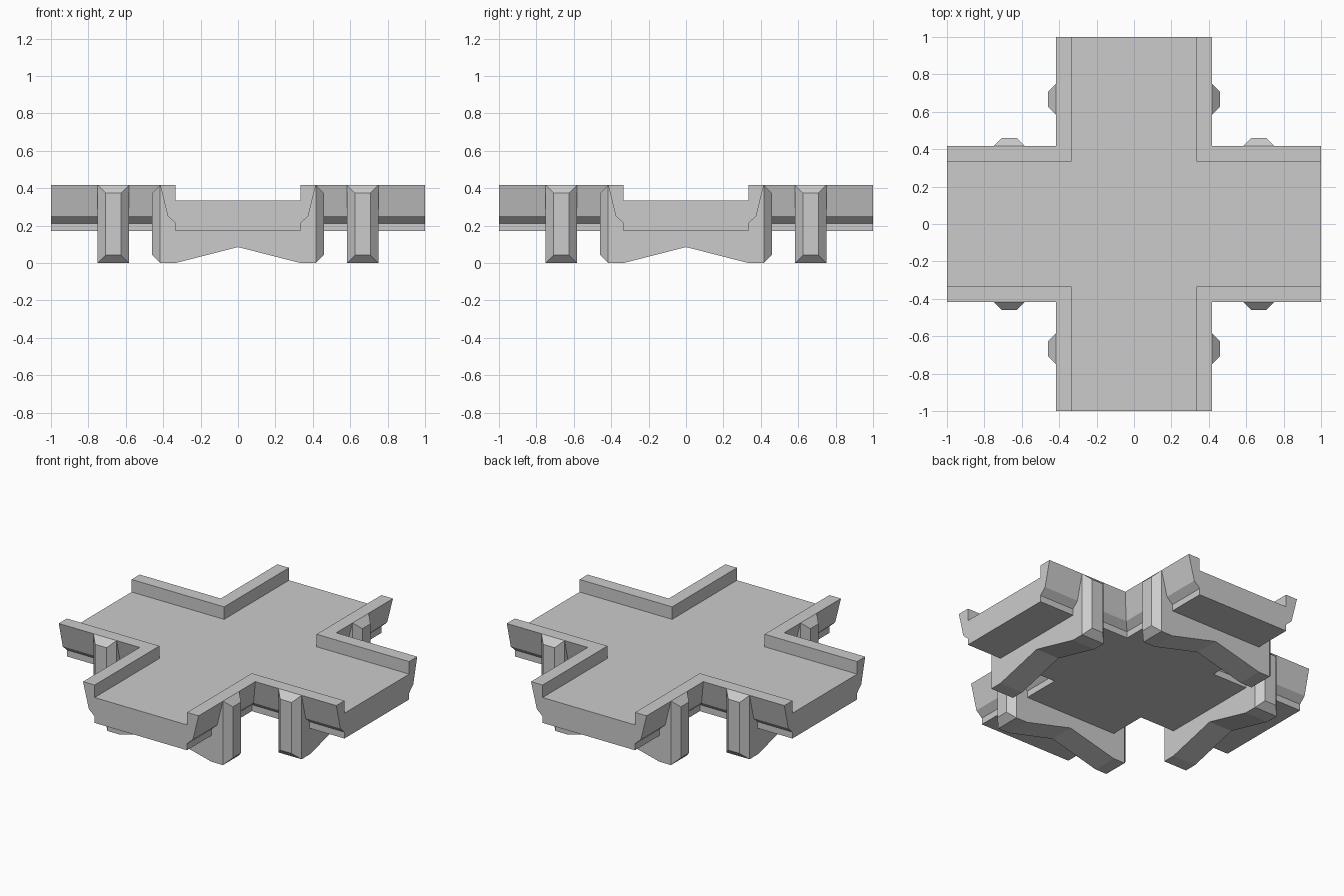
import bpy, bmesh
from math import pi
from mathutils import Matrix

if "Cube" in bpy.data.objects:
    bpy.data.objects.remove(bpy.data.objects["Cube"])

def finish(bm, name):
    bmesh.ops.recalc_face_normals(bm, faces=bm.faces)
    mesh = bpy.data.meshes.new(name)
    bm.to_mesh(mesh)
    bm.free()
    obj = bpy.data.objects.new(name, mesh)
    bpy.context.collection.objects.link(obj)
    return obj

# Deck with kerbs: the half profile (half width, height) mitred round a cross
profile = [(0.333, 0.17), (0.333, 0.212), (0.375, 0.25),
           (0.4165, 0.4165), (0.333, 0.4165), (0.333, 0.335)]

def cross_outline(w):
    pts = []
    for k in range(4):
        r = Matrix.Rotation(k * pi / 2, 2)
        pts += [r @ v.to_2d() for v in map(lambda p: Matrix.Translation((*p, 0)).translation,
                                           [(1, -w), (1, w), (w, w)])]
    return pts

bm = bmesh.new()
rings = [[bm.verts.new((p.x, p.y, z)) for p in cross_outline(w)] for w, z in profile]
for a, b in zip(rings, rings[1:]):
    for i in range(12):
        if i % 3:
            j = (i + 1) % 12
            bm.faces.new((a[i], a[j], b[j], b[i]))
# arm ends, underside and walking surface
for i in range(0, 12, 3):
    bm.faces.new([r[i] for r in rings] + [r[i + 1] for r in reversed(rings)])
bm.faces.new(rings[0])
bm.faces.new(rings[-1])
finish(bm, "cross_deck")

# Support rib across each arm, with a bevelled pillar face at both ends
def make_rib(name, angle):
    bm = bmesh.new()
    x0, x1, y, top = 0.583, 0.75, 0.4165, 0.4165
    section = [(-y, 0), (-0.333, 0), (0, 0.085), (0.333, 0), (y, 0),
               (y, top), (0.35, 0.3), (-0.35, 0.3), (-y, top)]
    a = [bm.verts.new((x0, *p)) for p in section]
    b = [bm.verts.new((x1, *p)) for p in section]
    n = len(section)
    bm.faces.new(a)
    bm.faces.new(b)
    for i in range(n):
        j = (i + 1) % n
        if i not in (4, n - 1):
            bm.faces.new((a[i], a[j], b[j], b[i]))
    # bevelled end pads
    c = 0.042
    for s, lo, hi in ((1, 4, 5), (-1, 0, n - 1)):
        base = [a[lo], b[lo], b[hi], a[hi]]
        pad = [bm.verts.new((px, s * (y + c), pz)) for px, pz in
               ((x0 + c, c), (x1 - c, c), (x1 - c, top - c), (x0 + c, top - c))]
        bm.faces.new(pad)
        for i in range(4):
            j = (i + 1) % 4
            bm.faces.new((base[i], base[j], pad[j], pad[i]))
    bm.transform(Matrix.Rotation(angle, 4, 'Z'))
    finish(bm, name)

for k, side in enumerate(("right", "back", "left", "front")):
    make_rib(side + "_support_rib", k * pi / 2)
